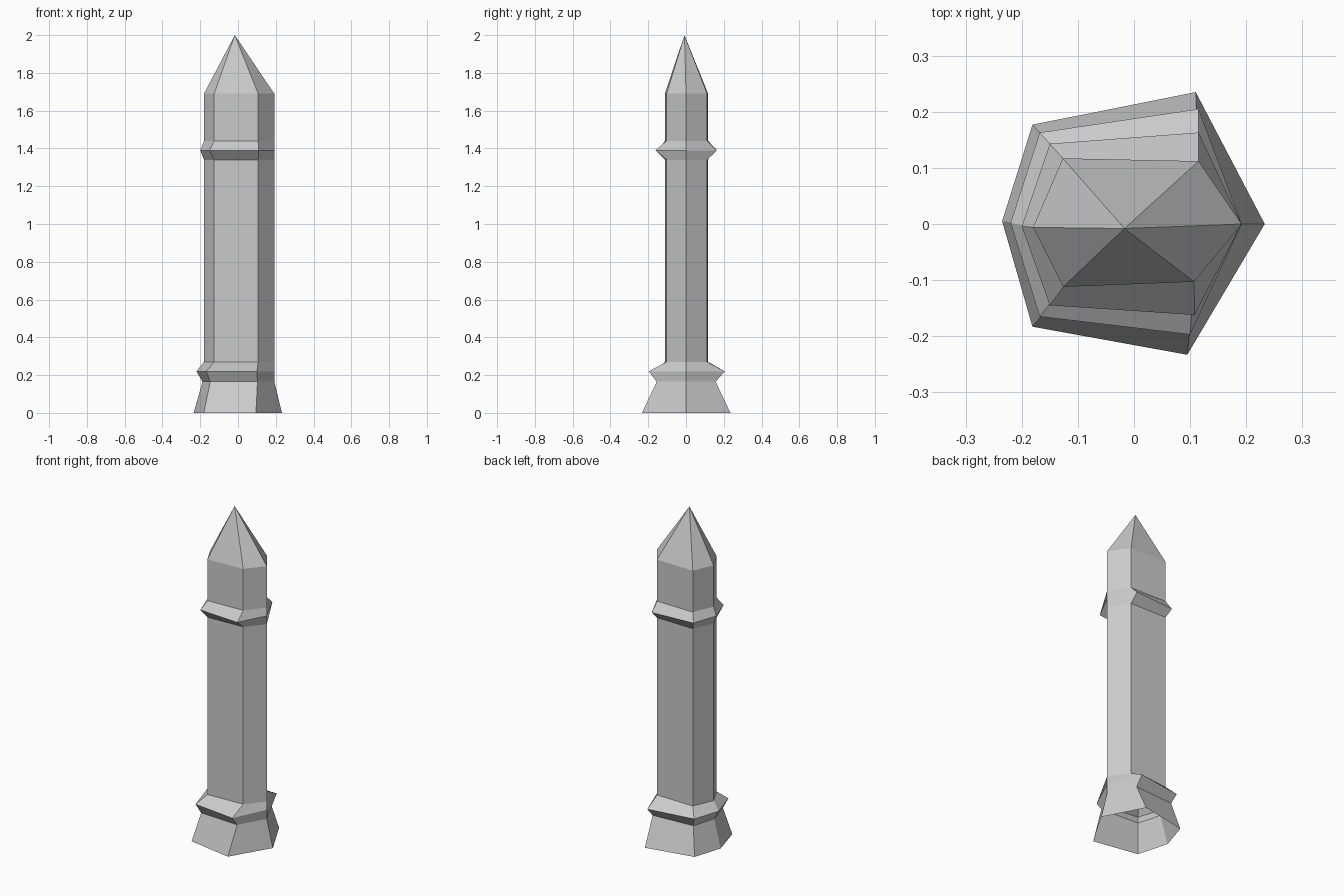
import bpy, bmesh

if "Cube" in bpy.data.objects:
    bpy.data.objects.remove(bpy.data.objects["Cube"])

# Six-sided cross-sections: east, north-east, north-west, west, south-west, south-east
SHAFT = [(0.192, 0), (0.115, 0.112), (-0.127, 0.117), (-0.18, -0.006), (-0.126, -0.112), (0.107, -0.103)]
UPPER_RING = [(0.192, 0), (0.115, 0.163), (-0.15, 0.143), (-0.2, -0.004), (-0.15, -0.145), (0.108, -0.162)]
LOWER_RING = [(0.192, 0), (0.115, 0.205), (-0.168, 0.163), (-0.22, 0.002), (-0.168, -0.165), (0.1, -0.197)]
NECK = [(0.192, 0), (0.113, 0.157), (-0.147, 0.14), (-0.188, 0), (-0.147, -0.142), (0.103, -0.155)]
FOOT = [(0.233, 0), (0.11, 0.235), (-0.181, 0.177), (-0.235, 0.005), (-0.181, -0.183), (0.095, -0.233)]


def loft(name, levels, apex=None):
    """Bridge stacked sections, optionally closing to a point."""
    bm = bmesh.new()
    rings = [[bm.verts.new((x, y, z)) for x, y in sec] for sec, z in levels]
    for lo, hi in zip(rings, rings[1:]):
        for i in range(6):
            j = (i + 1) % 6
            bm.faces.new((lo[i], lo[j], hi[j], hi[i]))
    if apex:
        tip = bm.verts.new(apex)
        for i in range(6):
            bm.faces.new((rings[-1][i], rings[-1][(i + 1) % 6], tip))
    mesh = bpy.data.meshes.new(name)
    bm.to_mesh(mesh)
    bm.free()
    obj = bpy.data.objects.new(name, mesh)
    bpy.context.collection.objects.link(obj)
    return obj


# Flared hollow foot
loft("foot", [(FOOT, 0), (NECK, 0.165)])
# Lower collar
loft("lower_collar", [(NECK, 0.165), (LOWER_RING, 0.22), (SHAFT, 0.27)])
# Main shaft
loft("shaft", [(SHAFT, 0.27), (SHAFT, 1.34)])
# Upper collar
loft("upper_collar", [(SHAFT, 1.34), (UPPER_RING, 1.39), (SHAFT, 1.44)])
# Head with pointed tip
loft("pointed_head", [(SHAFT, 1.44), (SHAFT, 1.69)], apex=(-0.017, -0.008, 2.0))
